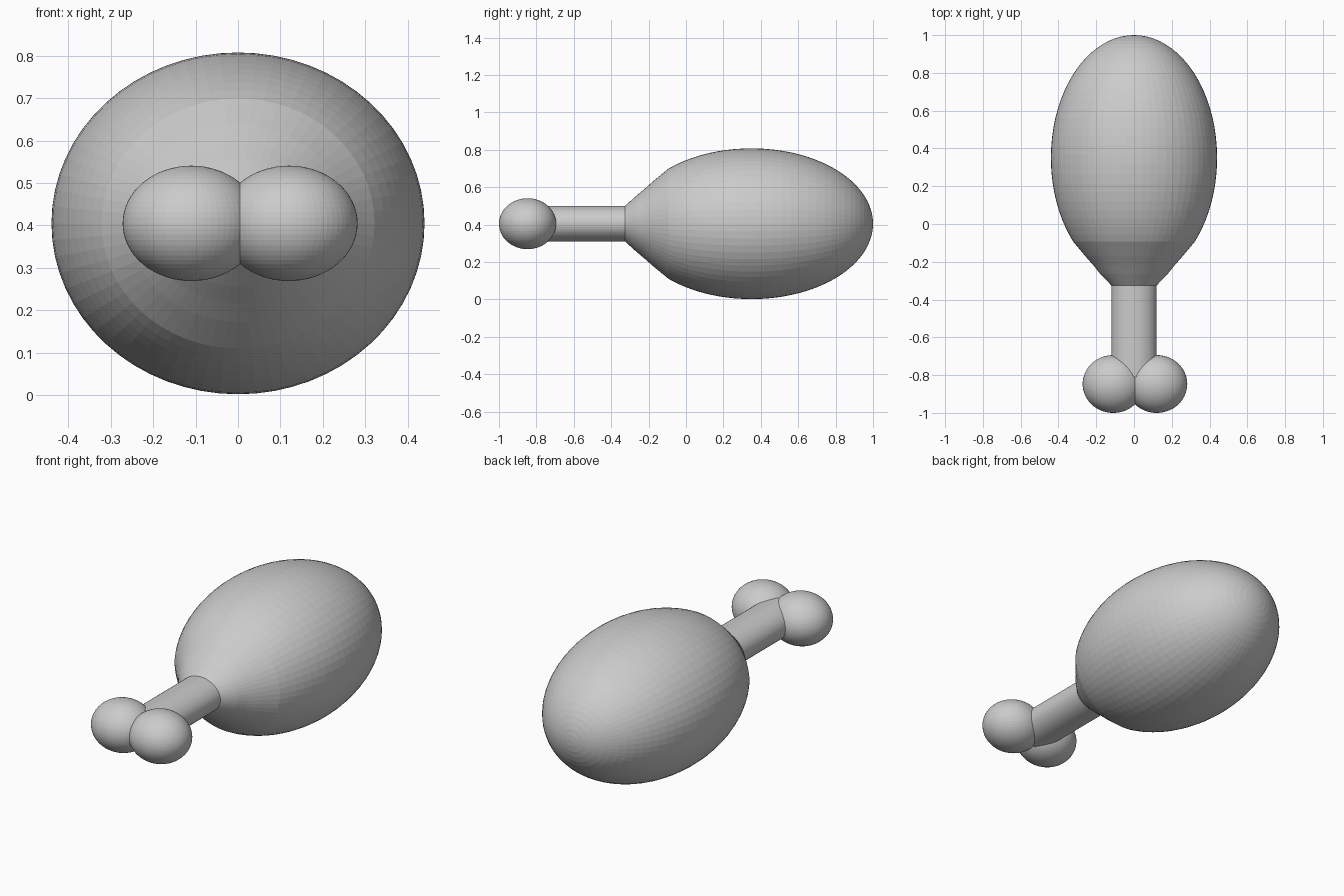
import bpy, bmesh, math
from mathutils import Matrix

cube = bpy.data.objects.get("Cube")
if cube:
    bpy.data.objects.remove(cube, do_unlink=True)

SEGMENTS = 64
MID_Z = 0.405

grey = bpy.data.materials.new("plain grey")
grey.use_nodes = True
grey.diffuse_color = (0.6, 0.6, 0.6, 1)
grey.node_tree.nodes["Principled BSDF"].inputs["Base Color"].default_value = (0.6, 0.6, 0.6, 1)


def finish(bm, name):
    bmesh.ops.recalc_face_normals(bm, faces=bm.faces)
    mesh = bpy.data.meshes.new(name)
    bm.to_mesh(mesh)
    bm.free()
    mesh.materials.append(grey)
    obj = bpy.data.objects.new(name, mesh)
    bpy.context.collection.objects.link(obj)
    return obj


def loft(name, rings):
    """Skin elliptical rings (y, half width, half height) along y and cap the ends."""
    bm = bmesh.new()
    loops = []
    for y, rx, rz in rings:
        angles = [math.tau * i / SEGMENTS for i in range(SEGMENTS)]
        loops.append([bm.verts.new((rx * math.cos(a), y, MID_Z + rz * math.sin(a))) for a in angles])
    for a, b in zip(loops, loops[1:]):
        for i in range(SEGMENTS):
            j = (i + 1) % SEGMENTS
            bm.faces.new((a[i], a[j], b[j], b[i]))
    bm.faces.new(loops[0])
    bm.faces.new(loops[-1])
    return finish(bm, name)


# Egg-shaped meat, tapering to a cone where it meets the bone
rings = [(-0.325, 0.12, 0.096), (-0.265, 0.178, 0.15), (-0.22, 0.214, 0.188), (-0.17, 0.258, 0.232)]
START, STEPS = math.radians(133), 30
for i in range(STEPS):
    t = START * (1 - i / STEPS)
    rings.append((0.35 + 0.65 * math.cos(t), 0.44 * math.sin(t), 0.403 * math.sin(t)))
rings.append((1.0, 0.002, 0.002))
loft("meat", rings)

# Bone shaft
loft("bone_shaft", [(-0.81, 0.12, 0.096), (-0.3, 0.12, 0.096)])

# Pair of bone knuckles
for name, x in (("bone_knuckle_right", -0.11), ("bone_knuckle_left", 0.12)):
    bm = bmesh.new()
    bmesh.ops.create_uvsphere(bm, u_segments=SEGMENTS, v_segments=32, radius=1)
    bmesh.ops.transform(bm, verts=bm.verts, matrix=Matrix.Translation((x, -0.847, MID_Z))
                        @ Matrix.Diagonal((0.162, 0.153, 0.136, 1)))
    finish(bm, name)
